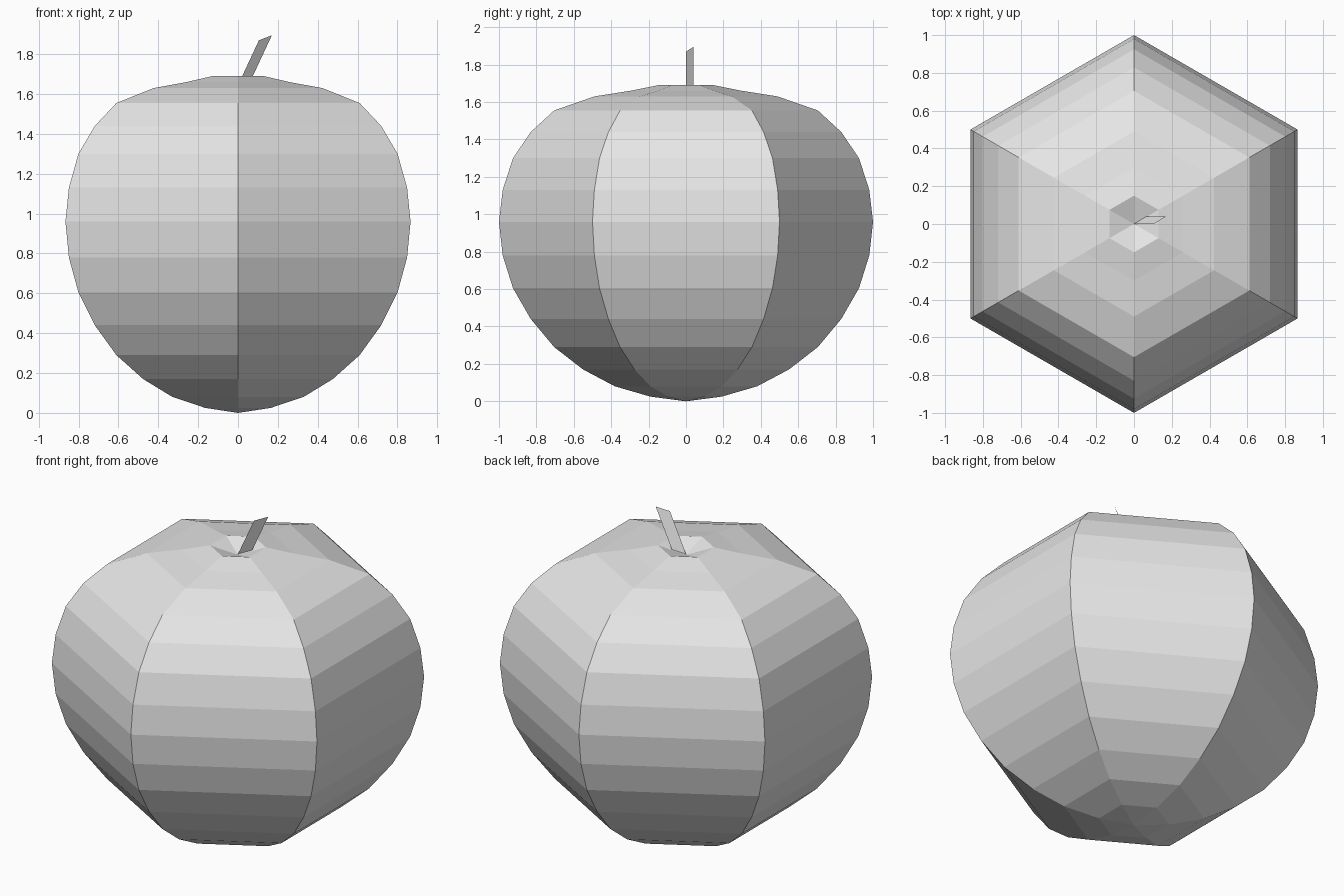
import bpy
import bmesh
from math import pi, sin, cos

cube = bpy.data.objects.get("Cube")
if cube:
    bpy.data.objects.remove(cube, do_unlink=True)

SIDES = 6

# Shared plain grey
grey = bpy.data.materials.new("light_grey")
grey.use_nodes = True
grey.diffuse_color = (0.8, 0.8, 0.8, 1)
grey.node_tree.nodes["Principled BSDF"].inputs["Base Color"].default_value = grey.diffuse_color


def add_object(name, bm):
    mesh = bpy.data.meshes.new(name)
    bm.to_mesh(mesh)
    bm.free()
    mesh.materials.append(grey)
    obj = bpy.data.objects.new(name, mesh)
    bpy.context.collection.objects.link(obj)
    return obj


# Fruit body: corner profile (radius, height) from the base to the top hollow
profile = [(0, 0), (0.19, 0.025), (0.38, 0.08), (0.55, 0.17), (0.705, 0.29),
           (0.83, 0.44), (0.925, 0.605), (0.98, 0.78), (1, 0.96),
           (0.98, 1.13), (0.925, 1.3), (0.83, 1.44), (0.705, 1.555),
           (0.49, 1.63), (0.3, 1.66), (0.15, 1.69), (0, 1.64)]

bm = bmesh.new()
verts = [bm.verts.new((0, r, z)) for r, z in profile]
edges = [bm.edges.new(pair) for pair in zip(verts, verts[1:])]
bmesh.ops.spin(bm, geom=verts + edges, cent=(0, 0, 0), axis=(0, 0, 1),
               angle=2 * pi, steps=SIDES, use_merge=True)
bmesh.ops.remove_doubles(bm, verts=bm.verts[:], dist=0.001)
bmesh.ops.recalc_face_normals(bm, faces=bm.faces[:])
add_object("fruit_body", bm)

# Stem: one slanted flat blade rising from the hollow
bm = bmesh.new()
corners = [(0, 0, 1.645), (0.065, 0.04, 1.67), (0.17, 0.04, 1.895), (0.105, 0, 1.87)]
bm.faces.new([bm.verts.new(c) for c in corners])
add_object("stem", bm)
